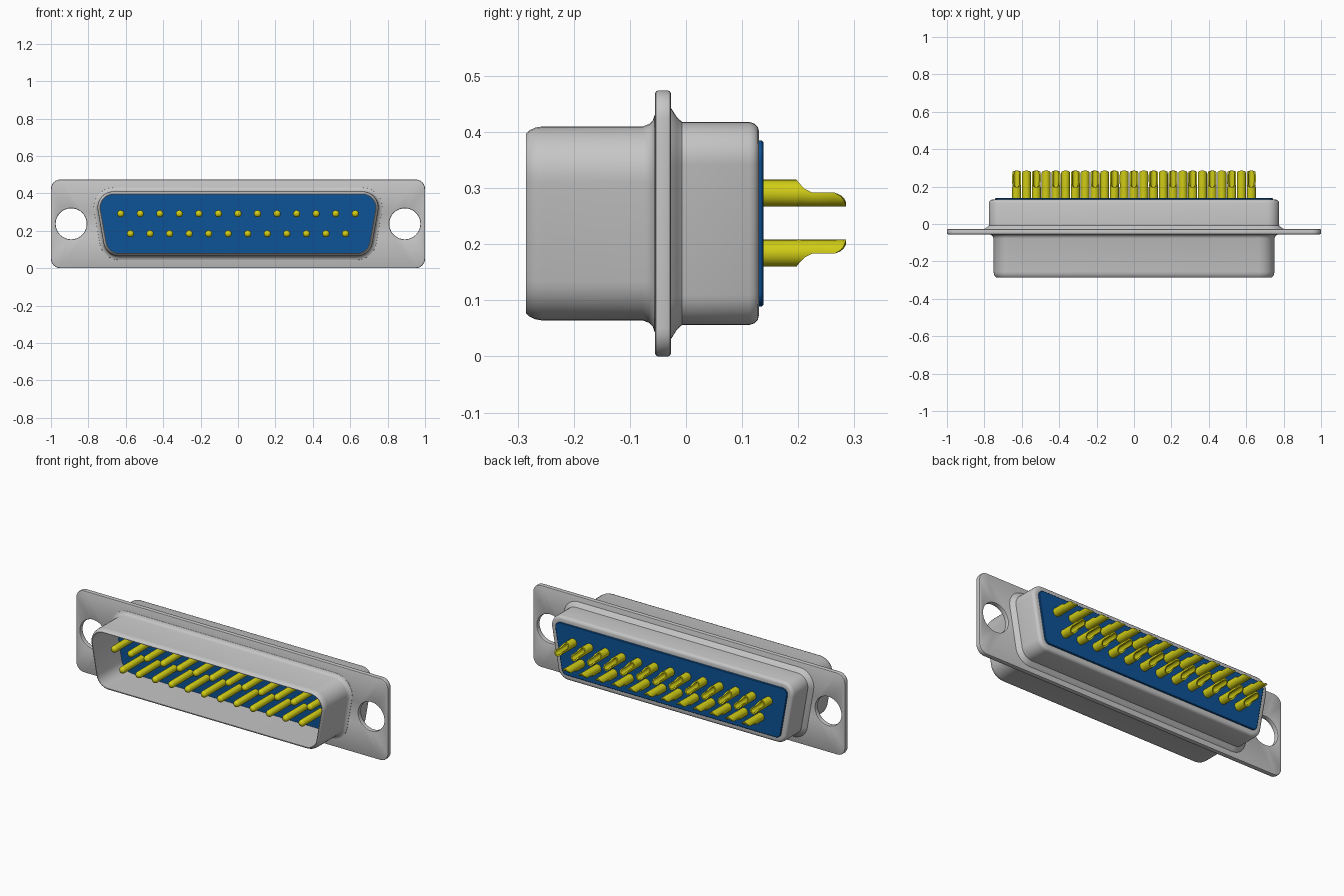
import bpy, bmesh
from math import radians, sin, cos, tan, pi
from mathutils import Vector

if "Cube" in bpy.data.objects:
    bpy.data.objects.remove(bpy.data.objects["Cube"], do_unlink=True)

MID_Z = 0.237


def material(name, rgb):
    m = bpy.data.materials.new(name)
    m.use_nodes = True
    m.diffuse_color = (*rgb, 1)
    m.node_tree.nodes["Principled BSDF"].inputs["Base Color"].default_value = (*rgb, 1)
    return m


metal = material("grey metal", (0.56, 0.56, 0.56))
blue = material("blue plastic", (0.004, 0.085, 0.31))
gold = material("yellow contact", (0.64, 0.61, 0.008))


def finish(bm, name, mat):
    bmesh.ops.remove_doubles(bm, verts=bm.verts, dist=0.00005)
    bmesh.ops.recalc_face_normals(bm, faces=bm.faces)
    mesh = bpy.data.meshes.new(name)
    bm.to_mesh(mesh)
    bm.free()
    mesh.materials.append(mat)
    ob = bpy.data.objects.new(name, mesh)
    bpy.context.collection.objects.link(ob)
    bpy.ops.object.select_all(action="DESELECT")
    ob.select_set(True)
    bpy.context.view_layer.objects.active = ob
    bpy.ops.object.shade_smooth_by_angle(angle=radians(35))
    return ob


def loft(bm, sections, caps=(False, False), closed=False):
    """Skin closed rings; each section is (y, [(x, z), ...])."""
    rings = [[bm.verts.new((x, y, z)) for x, z in pts] for y, pts in sections]
    pairs = list(zip(rings, rings[1:]))
    if closed:
        pairs.append((rings[-1], rings[0]))
    n = len(rings[0])
    for a, b in pairs:
        for i in range(n):
            j = (i + 1) % n
            bm.faces.new((a[i], a[j], b[j], b[i]))
    for ring, cap in zip((rings[0], rings[-1]), caps):
        if cap:
            bm.faces.new(ring)
    return rings


def circle(x, z, r, n=16):
    return [(x + r * cos(2 * pi * i / n), z + r * sin(2 * pi * i / n)) for i in range(n)]


def arc(cx, cz, r, start, end, n=8):
    angles = [radians(start + (end - start) * i / n) for i in range(n + 1)]
    return [(cx + r * cos(a), cz + r * sin(a)) for a in angles]


def d_outline(mid, half, r, grow):
    """Rounded trapezoid, wider at the top, with sides leaning ten degrees."""
    m, h, lean = mid - r / cos(radians(10)), half - r, tan(radians(10))
    top, low, r = m + h * lean, m - h * lean, r + grow
    return (arc(top, MID_Z + h, r, -10, 90) + arc(-top, MID_Z + h, r, 90, 190)
            + arc(-low, MID_Z - h, r, 190, 270) + arc(low, MID_Z - h, r, 270, 350))


def d_loft(name, mat, base, stations, caps=(False, False), closed=False):
    bm = bmesh.new()
    loft(bm, [(y, d_outline(*base, g)) for y, g in stations], caps, closed)
    return finish(bm, name, mat)


# Mounting flange with two screw holes
def flange_outline(grow):
    r, hx, hz = 0.05, 0.95, MID_Z - 0.05
    pts = []
    for sx, sz, a in ((1, 1, 0), (-1, 1, 90), (-1, -1, 180), (1, -1, 270)):
        pts += arc(sx * hx, MID_Z + sz * hz, r + grow, a, a + 90, 6)
    return pts


bm = bmesh.new()
steps = [(-0.055, -0.005), (-0.0535, -0.0015), (-0.050, 0),
         (-0.032, 0), (-0.0285, -0.0015), (-0.027, -0.005)]
loops = [loft(bm, [(y, flange_outline(g)) for y, g in steps])]
for side in (-1, 1):
    loops.append(loft(bm, [(y, circle(side * 0.892, MID_Z, 0.083 - g, 40)) for y, g in steps]))
for end in (0, -1):
    edges = []
    for rings in loops:
        ring = rings[end]
        edges += [bm.edges.get((v, ring[i - 1])) for i, v in enumerate(ring)]
    bmesh.ops.triangle_fill(bm, use_beauty=True, edges=edges)
finish(bm, "mounting_flange", metal)

# Front shroud: thin wall, flared into the flange, rounded lip
front = (0.737, 0.173, 0.085)
d_loft("front_shroud", metal, front, [
    (-0.050, 0.022), (-0.056, 0.020), (-0.059, 0.011), (-0.066, 0.004), (-0.077, 0),
    (-0.255, 0), (-0.268, -0.002), (-0.279, -0.007), (-0.285, -0.013),
    (-0.285, -0.016), (-0.050, -0.016)], closed=True)

# Rear housing: flared into the flange, rounded rear rim
rear = (0.757, 0.181, 0.065)
d_loft("rear_housing", metal, rear, [
    (-0.030, 0.026), (-0.026, 0.024), (-0.016, 0.008), (-0.007, 0),
    (0.113, 0), (0.122, -0.003), (0.128, -0.009), (0.130, -0.017),
    (0.130, -0.034), (-0.030, -0.034)], closed=True)

# Insulator blocks
d_loft("front_insulator", blue, front, [(-0.060, -0.013), (-0.035, -0.013)], (True, True))
d_loft("rear_insulator", blue, rear,
       [(0.0, -0.033), (0.135, -0.033), (0.138, -0.036)], (True, True))


# Solder cup: tube whose upper wall is cut away toward the end
def cup_section(x, z, angle, bore, flip):
    r = 0.024
    outer = arc(0, 0, r, angle, -180 - angle, 16)
    inner = arc(0, 0, bore, -180 - angle, angle, 16)
    return [(x + px, z + flip * pz) for px, pz in outer + inner]


CUP = [(0.130, 90, 0), (0.165, 90, 0), (0.165, 90, 0.016), (0.197, 90, 0.016),
       (0.199, 62, 0.016), (0.204, 40, 0.016), (0.212, 18, 0.016), (0.225, 2, 0.016),
       (0.265, 2, 0.016), (0.275, -12, 0.016), (0.281, -30, 0.016), (0.285, -70, 0.016)]
PIN = [(-0.050, 0.019), (-0.236, 0.019), (-0.244, 0.016), (-0.249, 0.010), (-0.251, 0.004)]
PITCH = 0.1045

# Two staggered rows of contacts, cups opening away from the middle
for row, count, z, flip in (("upper", 13, 0.291, 1), ("lower", 12, 0.184, -1)):
    pins, cups = bmesh.new(), bmesh.new()
    for i in range(count):
        x = (i - (count - 1) / 2) * PITCH
        loft(pins, [(y, circle(x, z, r)) for y, r in PIN], (True, True))
        rings = loft(cups, [(y, cup_section(x, z, a, b, flip)) for y, a, b in CUP])
        cups.faces.new(rings[-1])
    bmesh.ops.dissolve_degenerate(cups, dist=0.00005, edges=cups.edges)
    finish(pins, row + "_contact_pins", gold)
    finish(cups, row + "_solder_cups", gold)
